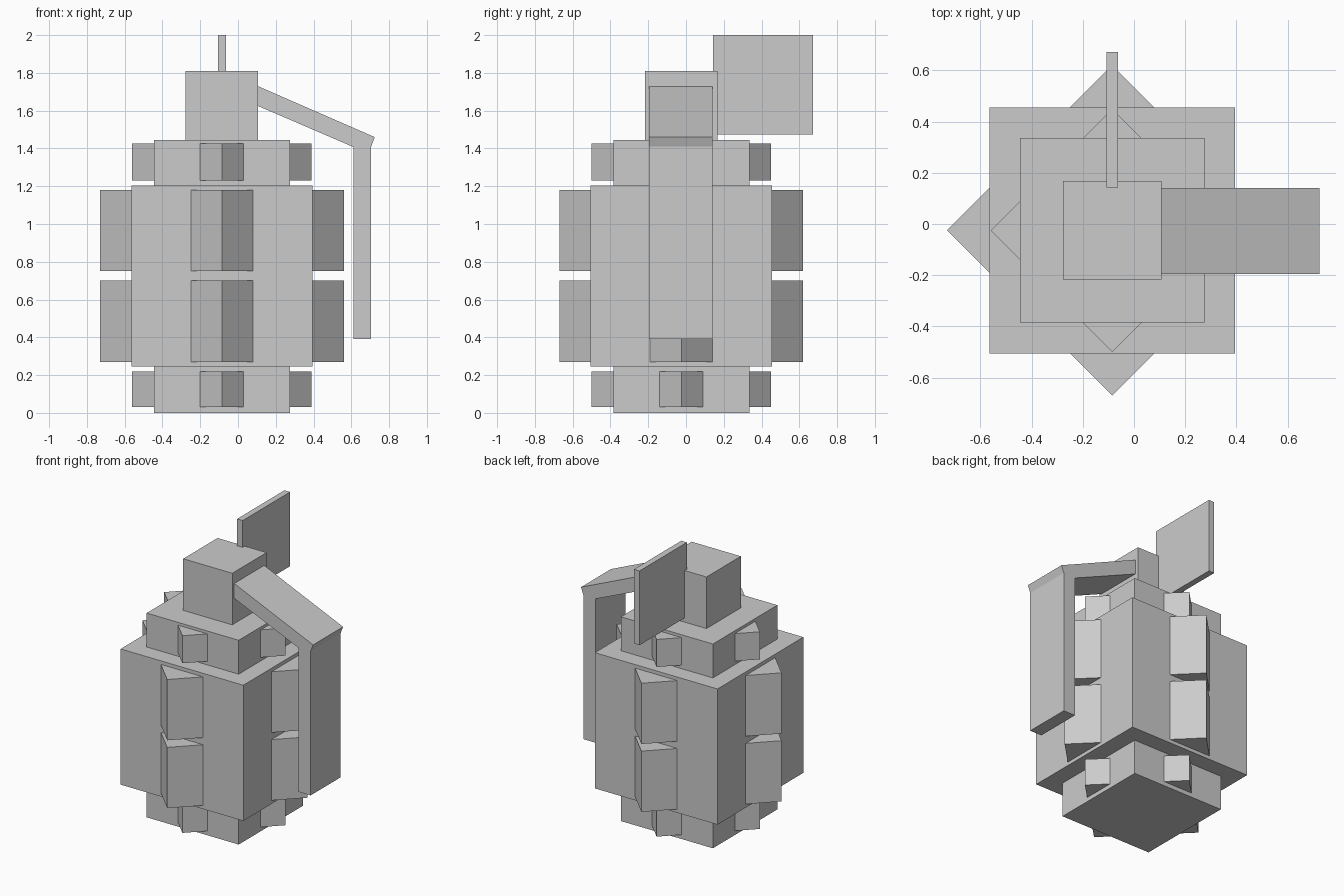
import bpy, bmesh, math
from mathutils import Matrix, Vector

if "Cube" in bpy.data.objects:
    bpy.data.objects.remove(bpy.data.objects["Cube"])

CX, CY = -0.085, -0.025   # axis of the body


def prism(name, pts, depth):
    """Extrude a closed list of 3D points along the depth vector."""
    bm = bmesh.new()
    face = bm.faces.new([bm.verts.new(p) for p in pts])
    ext = bmesh.ops.extrude_face_region(bm, geom=[face], use_keep_orig=True)
    moved = [v for v in ext["geom"] if isinstance(v, bmesh.types.BMVert)]
    bmesh.ops.translate(bm, verts=moved, vec=depth)
    bmesh.ops.recalc_face_normals(bm, faces=bm.faces)
    mesh = bpy.data.meshes.new(name)
    bm.to_mesh(mesh)
    bm.free()
    obj = bpy.data.objects.new(name, mesh)
    bpy.context.collection.objects.link(obj)
    return obj


def box(name, x0, x1, y0, y1, z0, z1):
    return prism(name, [(x0, y0, z0), (x1, y0, z0), (x1, y1, z0), (x0, y1, z0)],
                 (0, 0, z1 - z0))


def centred_box(name, half, z0, z1):
    return box(name, CX - half, CX + half, CY - half, CY + half, z0, z1)


# Stacked body blocks
centred_box("base_block", 0.36, 0.0, 0.245)
centred_box("main_body", 0.48, 0.245, 1.205)
centred_box("shoulder_block", 0.36, 1.205, 1.445)
centred_box("fuse_head", 0.192, 1.445, 1.81)

# Diamond studs centred on each side face: row, face distance, half diagonal, z range
rows = [("base", 0.36, 0.115, 0.03, 0.22),
        ("lower", 0.48, 0.165, 0.27, 0.70),
        ("upper", 0.48, 0.165, 0.75, 1.18),
        ("shoulder", 0.36, 0.115, 1.23, 1.425)]
for row, dist, r, z0, z1 in rows:
    for i, side in enumerate(("right", "back", "left", "front")):
        a = i * math.pi / 2
        x, y = CX + dist * math.cos(a), CY + dist * math.sin(a)
        prism(f"{row}_stud_{side}",
              [(x + r, y, z0), (x, y + r, z0), (x - r, y, z0), (x, y - r, z0)],
              (0, 0, z1 - z0))

# Bent lever: sloping arm and hanging handle
lever = [(0.105, 1.73), (0.724, 1.46), (0.705, 1.41), (0.705, 0.39),
         (0.612, 0.39), (0.612, 1.407), (0.105, 1.625)]
prism("lever", [(x, -0.195, z) for x, z in lever], (0, 0.335, 0))

# Thin pull plate behind the head
box("pull_plate", -0.107, -0.063, 0.143, 0.672, 1.475, 2.0)
